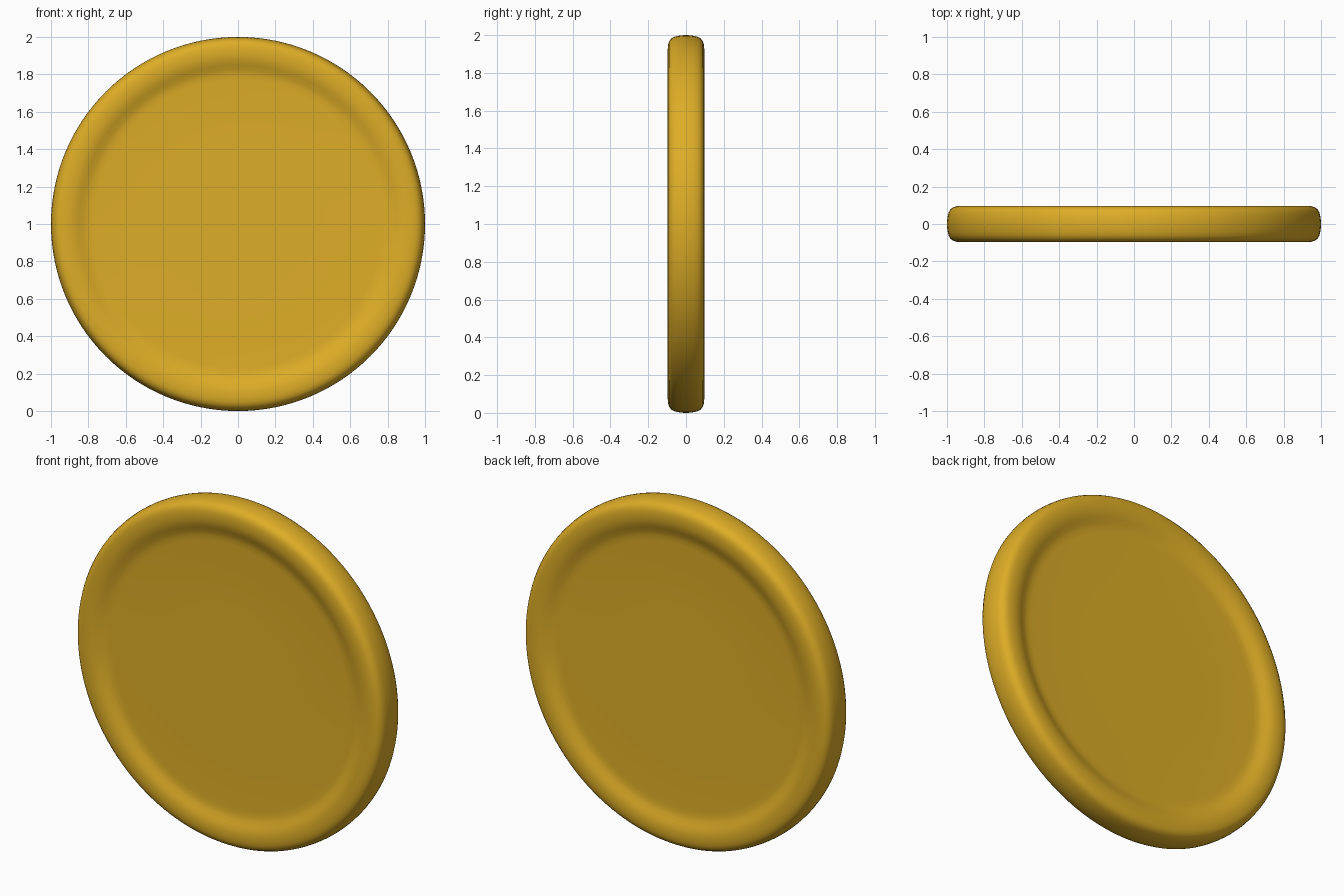
import bpy, bmesh, math

if "Cube" in bpy.data.objects:
    bpy.data.objects.remove(bpy.data.objects["Cube"])

gold = bpy.data.materials.new("gold")
gold.diffuse_color = (0.73, 0.42, 0.02, 1)
gold.use_nodes = True
gold.node_tree.nodes["Principled BSDF"].inputs["Base Color"].default_value = gold.diffuse_color

# Half profile (radius, height from the mid-plane), from face centre to outer edge
half = [(0.4, 0.064), (0.77, 0.064), (0.80, 0.066), (0.825, 0.072), (0.85, 0.083),
        (0.875, 0.092), (0.90, 0.0965), (0.925, 0.097), (0.95, 0.095),
        (0.968, 0.089), (0.982, 0.078), (0.991, 0.062), (0.996, 0.042), (0.999, 0.02)]
profile = half + [(1.0, 0.0)] + [(r, -h) for r, h in reversed(half)]
SIDES = 128

# Disc turned around the y axis, raised rim on both faces
bm = bmesh.new()
rings = []
for r, h in profile:
    rings.append([bm.verts.new((r * math.cos(2 * math.pi * i / SIDES), -h,
                                1 + r * math.sin(2 * math.pi * i / SIDES)))
                  for i in range(SIDES)])
for a, b in zip(rings, rings[1:]):
    for i in range(SIDES):
        j = (i + 1) % SIDES
        bm.faces.new((a[i], b[i], b[j], a[j]))

# Flat middles of both faces
bm.faces.new(rings[0])
bm.faces.new(rings[-1])
bmesh.ops.recalc_face_normals(bm, faces=bm.faces)
for f in bm.faces:
    f.smooth = True

mesh = bpy.data.meshes.new("coin")
bm.to_mesh(mesh)
bm.free()
mesh.materials.append(gold)
coin = bpy.data.objects.new("coin", mesh)
bpy.context.collection.objects.link(coin)
